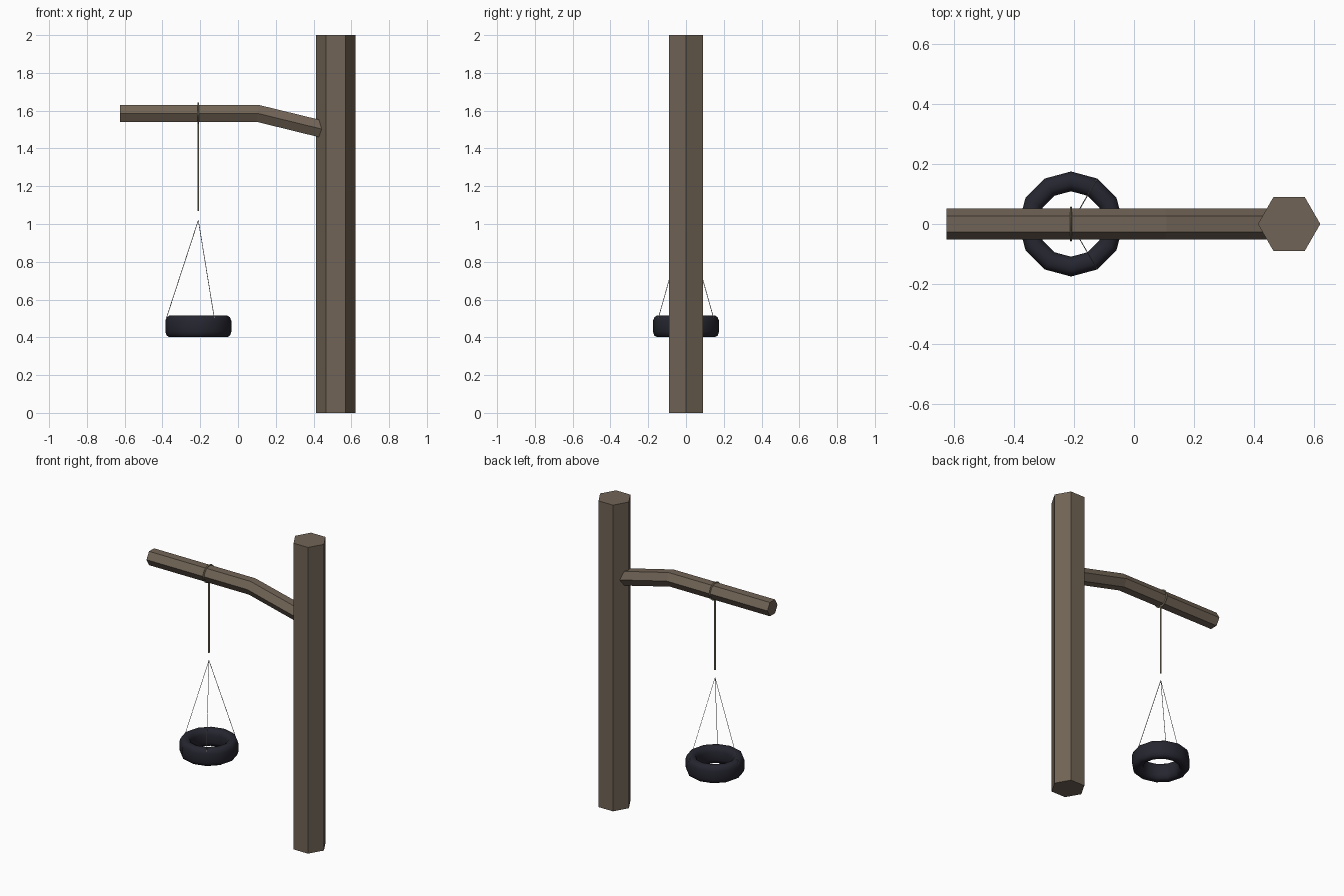
import bpy, bmesh, math
from mathutils import Vector

if "Cube" in bpy.data.objects:
    bpy.data.objects.remove(bpy.data.objects["Cube"])


def material(name, rgb):
    m = bpy.data.materials.new(name)
    m.diffuse_color = (*rgb, 1)
    m.use_nodes = True
    m.node_tree.nodes["Principled BSDF"].inputs["Base Color"].default_value = m.diffuse_color
    return m


WOOD = material("brown wood", (0.165, 0.127, 0.092))
RUBBER = material("dark rubber", (0.019, 0.019, 0.030))
ROPE = material("tan rope", (0.36, 0.31, 0.21))
WIRE = material("grey wire", (0.45, 0.45, 0.45))


def sweep(name, rings, mat, closed=False):
    """Skin a list of rings with equal point counts; cap ends unless closed."""
    bm = bmesh.new()
    vs = [[bm.verts.new(p) for p in ring] for ring in rings]
    n, k = len(vs), len(vs[0])
    for i in range(n if closed else n - 1):
        a, b = vs[i], vs[(i + 1) % n]
        for j in range(k):
            bm.faces.new((a[j], a[(j + 1) % k], b[(j + 1) % k], b[j]))
    if not closed:
        bm.faces.new(vs[0])
        bm.faces.new(vs[-1])
    bmesh.ops.recalc_face_normals(bm, faces=bm.faces)
    me = bpy.data.meshes.new(name)
    bm.to_mesh(me)
    bm.free()
    me.materials.append(mat)
    ob = bpy.data.objects.new(name, me)
    bpy.context.collection.objects.link(ob)
    return ob


def ring(center, u, v, r, sides):
    c, u, v = Vector(center), Vector(u), Vector(v)
    return [c + r * (math.cos(t) * u + math.sin(t) * v)
            for t in (2 * math.pi * i / sides for i in range(sides))]


def rod(name, a, b, r, sides, mat):
    a, b = Vector(a), Vector(b)
    d = (b - a).normalized()
    u = d.cross(Vector((0.3, 1, 0.1))).normalized()
    v = d.cross(u)
    return sweep(name, [ring(a, u, v, r, sides), ring(b, u, v, r, sides)], mat)


def lathe(name, profile, center, axis, sides, mat):
    """Spin a closed (radius, height) profile into a ring about z or x."""
    rings = []
    for i in range(sides):
        t = 2 * math.pi * i / sides
        c, s = math.cos(t), math.sin(t)
        pts = [(r * c, r * s, h) if axis == "z" else (h, r * c, r * s)
               for r, h in profile]
        rings.append([Vector(center) + Vector(p) for p in pts])
    return sweep(name, rings, mat, closed=True)


def smooth(ob, angle):
    bpy.ops.object.select_all(action="DESELECT")
    ob.select_set(True)
    bpy.context.view_layer.objects.active = ob
    bpy.ops.object.shade_smooth_by_angle(angle=math.radians(angle))


SX = -0.21  # x of the swing

# Hexagonal trunk
X, Y, Z = (1, 0, 0), (0, 1, 0), (0, 0, 1)
sweep("trunk", [ring((0.517, 0, z), X, Y, 0.104, 6) for z in (0, 2)], WOOD)

# Bent hexagonal branch, its inner end sunk into the trunk
bend = math.radians(14)


def up(angle):
    return (math.sin(angle), 0, math.cos(angle))


sweep("branch", [ring((-0.625, 0, 1.586), Y, Z, 0.052, 6),
                 ring((0.103, 0, 1.586), Y, up(bend / 2), 0.052, 6),
                 ring((0.446, 0, 1.502), Y, up(bend), 0.052, 6)], WOOD)

# Rope loop round the branch and hanging rope
loop = [(0.0545 + 0.0045 * math.cos(t), 0.004 * math.sin(t))
        for t in (math.pi / 3 * i for i in range(6))]
smooth(lathe("rope_loop", loop, (SX, 0, 1.586), "x", 18, ROPE), 60)
rod("rope", (SX, 0, 1.07), (SX, 0, 1.54), 0.005, 6, ROPE)

# Three thin wires down to the tyre
for i in range(3):
    t = math.radians(60 + 120 * i)
    rod(f"wire_{i + 1}", (SX, 0, 1.02),
        (SX + 0.169 * math.cos(t), 0.169 * math.sin(t), 0.502), 0.0018, 4, WIRE)

# Tyre lying flat
half = [(0.175, 0.028), (0.168, 0.048), (0.154, 0.057), (0.132, 0.057),
        (0.117, 0.048), (0.109, 0.026)]
profile = half + [(r, -h) for r, h in reversed(half)]
smooth(lathe("tyre", profile, (SX, 0, 0.458), "z", 12, RUBBER), 50)
